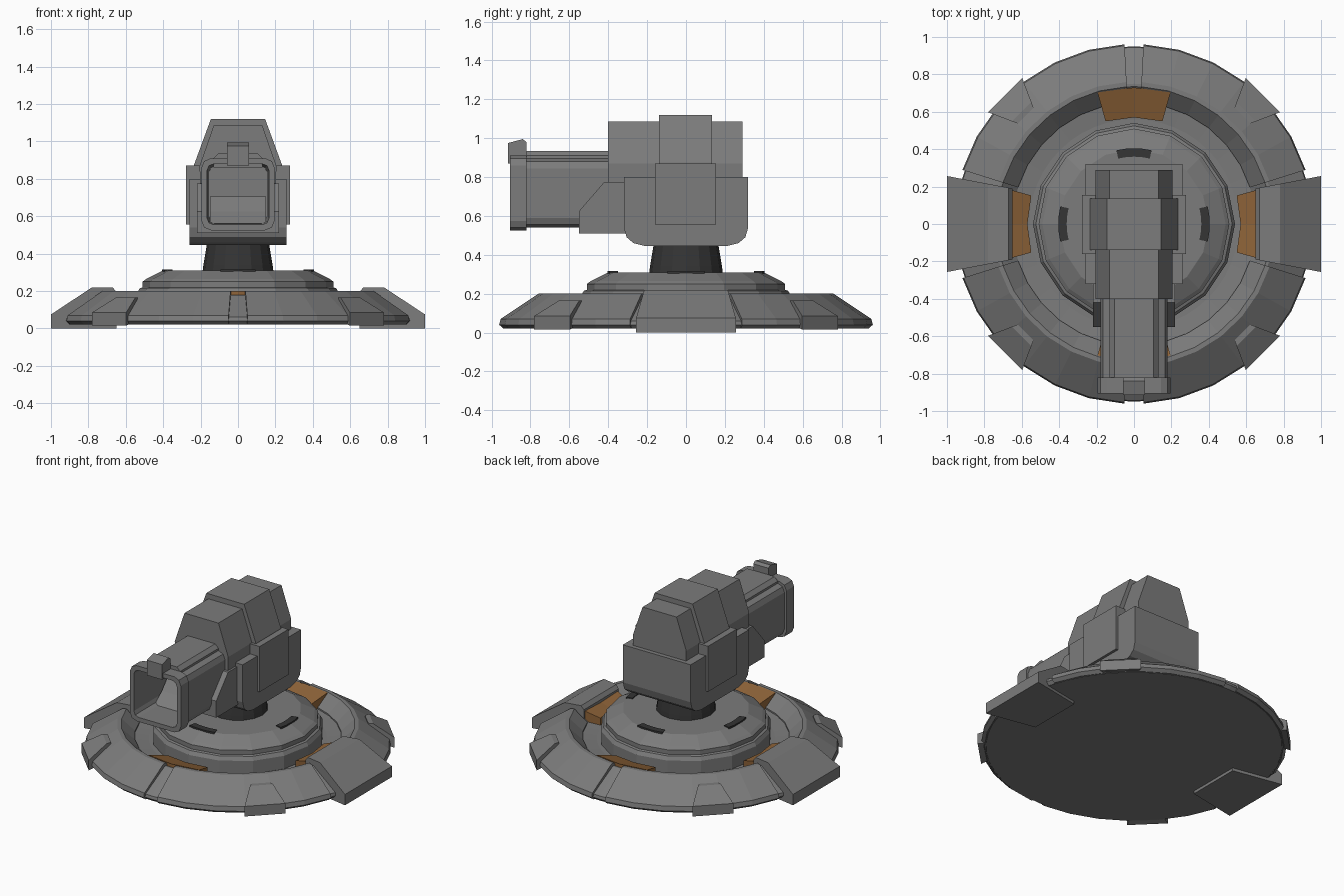
import bpy, bmesh, math
from mathutils import Matrix

if "Cube" in bpy.data.objects:
    bpy.data.objects.remove(bpy.data.objects["Cube"])


def material(name, rgb):
    m = bpy.data.materials.new(name)
    m.diffuse_color = (*rgb, 1)
    m.use_nodes = True
    m.node_tree.nodes["Principled BSDF"].inputs["Base Color"].default_value = m.diffuse_color
    return m


GREY = material("steel grey", (0.20, 0.20, 0.20))
DARK = material("dark metal", (0.035, 0.035, 0.035))
ORANGE = material("burnt orange", (0.27, 0.125, 0.04))


def loft(name, rings, mat, closed=False, rot=0):
    """Skin matching point rings; cap the ends, or join last to first if closed."""
    bm = bmesh.new()
    vs = [[bm.verts.new(p) for p in r] for r in rings]
    n = len(vs[0])
    for i in range(len(vs) if closed else len(vs) - 1):
        a, b = vs[i], vs[(i + 1) % len(vs)]
        for j in range(n):
            k = (j + 1) % n
            bm.faces.new((a[j], a[k], b[k], b[j]))
    if not closed:
        bm.faces.new(vs[0])
        bm.faces.new(vs[-1])
    bmesh.ops.recalc_face_normals(bm, faces=bm.faces)
    bmesh.ops.rotate(bm, verts=bm.verts, matrix=Matrix.Rotation(math.radians(rot), 3, 'Z'))
    me = bpy.data.meshes.new(name)
    bm.to_mesh(me)
    bm.free()
    ob = bpy.data.objects.new(name, me)
    bpy.context.collection.objects.link(ob)
    me.materials.append(mat)
    return ob


def lathe(name, profile, sides, mat):
    """Solid of revolution from (radius, z) points, capped top and bottom."""
    ang = [2 * math.pi * i / sides for i in range(sides)]
    return loft(name, [[(r * math.cos(a), r * math.sin(a), z) for a in ang]
                       for r, z in profile], mat)


def arc(name, profile, a0, a1, steps, mat):
    """Sweep a closed (radius, z) profile between two angles in degrees."""
    ang = [math.radians(a0 + (a1 - a0) * i / steps) for i in range(steps + 1)]
    return loft(name, [[(r * math.cos(a), r * math.sin(a), z) for r, z in profile]
                       for a in ang], mat)


def side_prism(name, pts, x0, x1, mat=GREY):
    """Extrude a (y, z) outline along x."""
    return loft(name, [[(x, y, z) for y, z in pts] for x in (x0, x1)], mat)


def front_prism(name, pts, y0, y1, mat=GREY):
    """Extrude a (x, z) outline along y."""
    return loft(name, [[(x, y, z) for x, z in pts] for y in (y0, y1)], mat)


def mirror(half):
    return half + [(-x, z) for x, z in reversed(half)]


def rounded(w, z0, z1, c, y):
    """Rounded rectangle ring in the xz plane."""
    pts = []
    for cx, cz, start in ((w - c, z1 - c, 0), (c - w, z1 - c, 90),
                          (c - w, z0 + c, 180), (w - c, z0 + c, 270)):
        for d in (0, 45, 90):
            a = math.radians(start + d)
            pts.append((cx + c * math.cos(a), y, cz + c * math.sin(a)))
    return pts


# --- Round base: lower core, stepped hub and neck
lathe("base_core", [(0.62, 0.02), (0.93, 0.02), (0.95, 0.04), (0.945, 0.06), (0.75, 0.18),
                    (0.735, 0.18), (0.65, 0.11), (0.56, 0.10)], 48, GREY)
lathe("hub", [(0.54, 0.08), (0.54, 0.19), (0.525, 0.215), (0.51, 0.22), (0.51, 0.25),
              (0.49, 0.265), (0.40, 0.31)], 16, GREY)
lathe("neck", [(0.19, 0.30), (0.185, 0.34), (0.165, 0.46)], 16, DARK)

# --- Four armour segments with narrow gaps between them
ring = [(0.94, 0.021), (0.962, 0.04), (0.955, 0.07), (0.76, 0.20), (0.735, 0.20), (0.65, 0.12), (0.65, 0.06)]
for i, (a0, a1) in enumerate(((17.5, 87), (93, 162.5), (197.5, 267), (273, 342.5))):
    arc(f"armour_segment_{i}", ring, a0, a1, 6, GREY)

# --- Orange panels in the groove and dark vents on the hub
for i in range(4):
    c = 90 * i
    arc(f"orange_panel_{i}", [(0.57, 0.09), (0.57, 0.15), (0.73, 0.20), (0.73, 0.12)],
        c - 15.5, c + 15.5, 2, ORANGE)
    arc(f"hub_vent_{i}", [(0.36, 0.30), (0.36, 0.316), (0.405, 0.316), (0.405, 0.30)],
        c - 13.5, c + 13.5, 4, DARK)

# --- Diagonal clamps on the rim
for i in range(4):
    loft(f"rim_clamp_{i}", [[(r, s * (0.06 + (r - 0.82) * 0.45), z) for r, z in
                             ((0.82, 0.05), (0.82, 0.165), (0.85, 0.165), (0.975, 0.085), (0.975, 0.015))]
                            for s in (-1, 1)], GREY, rot=45 + 90 * i)

# --- Large side feet
for name, rot in (("right_foot", 0), ("left_foot", 180)):
    loft(name, [[(x, s * (0.19 + (x - 0.65) * 0.19), z) for x, z in
                 ((0.65, 0), (0.65, 0.195), (0.67, 0.22), (0.78, 0.22), (1.0, 0.075), (1.0, 0))]
                for s in (-1, 1)], GREY, rot=rot)

# --- Head: cradle, housing, centre band and side plates
side_prism("cradle", [(-0.32, 0.80), (-0.32, 0.54), (-0.305, 0.49), (-0.27, 0.46), (-0.21, 0.445),
                      (0.21, 0.445), (0.27, 0.46), (0.305, 0.49), (0.32, 0.54), (0.32, 0.80)], -0.26, 0.26)
front_prism("housing", mirror([(0.20, 0.55), (0.205, 0.87), (0.13, 1.085)]), -0.40, 0.29)
front_prism("centre_band", mirror([(0.235, 0.60), (0.235, 0.875), (0.145, 1.12)]), -0.14, 0.135)
front_prism("side_plates", mirror([(0.278, 0.555), (0.278, 0.87)]), -0.16, 0.155)

# --- Barrel with hollow muzzle
loft("barrel", [rounded(0.18, 0.54, 0.895, 0.05, -0.38), rounded(0.18, 0.54, 0.895, 0.05, -0.82),
                rounded(0.195, 0.525, 0.91, 0.05, -0.82), rounded(0.195, 0.525, 0.91, 0.05, -0.905),
                rounded(0.165, 0.555, 0.88, 0.035, -0.905), rounded(0.155, 0.565, 0.87, 0.035, -0.45)], GREY)
side_prism("bore_step", [(-0.70, 0.56), (-0.62, 0.625), (-0.55, 0.705), (-0.44, 0.705), (-0.44, 0.56)], -0.15, 0.15)
front_prism("barrel_top_rail", mirror([(0.13, 0.86), (0.13, 0.91), (0.105, 0.935)]), -0.82, -0.38)
side_prism("front_sight", [(-0.915, 0.87), (-0.915, 0.975), (-0.84, 0.995), (-0.82, 0.98), (-0.82, 0.87)], -0.058, 0.058)
side_prism("barrel_bracket", [(-0.55, 0.51), (-0.55, 0.625), (-0.42, 0.775), (-0.30, 0.775), (-0.30, 0.51)], -0.218, 0.218)
# the bracket is hollowed around the bore
cut = loft("bore_cutter", [rounded(0.17, 0.545, 0.89, 0.03, -0.60), rounded(0.17, 0.545, 0.89, 0.03, -0.41)], GREY)
cut.hide_render = True
cut.hide_viewport = True
mod = bpy.data.objects["barrel_bracket"].modifiers.new("bore", 'BOOLEAN')
mod.operation = 'DIFFERENCE'
mod.object = cut
